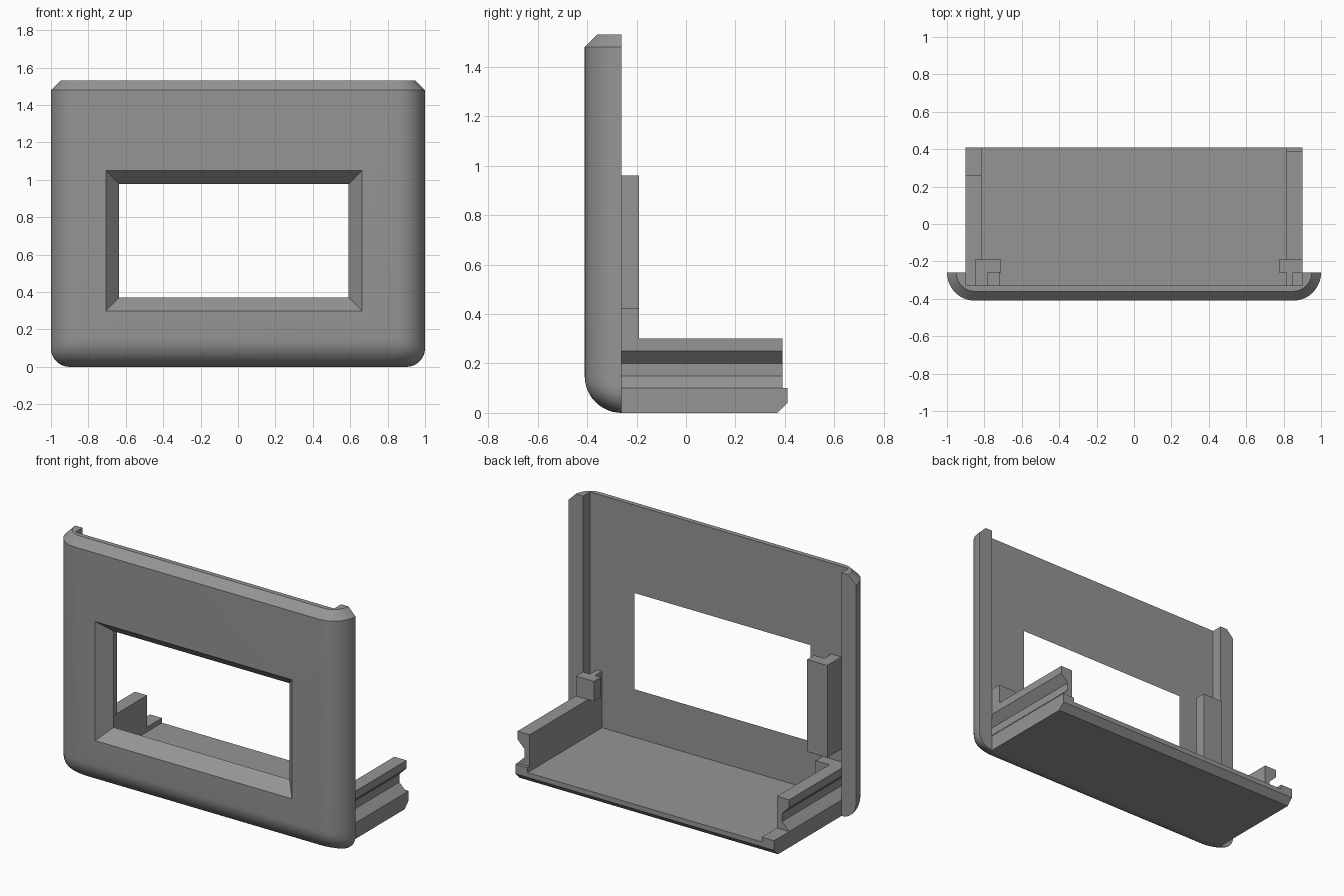
import bpy, bmesh, math

if "Cube" in bpy.data.objects:
    bpy.data.objects.remove(bpy.data.objects["Cube"])

grey = bpy.data.materials.new("mid grey")
grey.diffuse_color = (0.30, 0.30, 0.30, 1)
grey.use_nodes = True
grey.node_tree.nodes["Principled BSDF"].inputs["Base Color"].default_value = grey.diffuse_color


def loft(name, loops):
    """Solid through matching closed loops of points."""
    bm = bmesh.new()
    rings = [[bm.verts.new(p) for p in loop] for loop in loops]
    n = len(rings[0])
    for a, b in zip(rings, rings[1:]):
        for i in range(n):
            j = (i + 1) % n
            bm.faces.new((a[i], a[j], b[j], b[i]))
    bm.faces.new(rings[0][::-1])
    bm.faces.new(rings[-1])
    bmesh.ops.recalc_face_normals(bm, faces=bm.faces)
    me = bpy.data.meshes.new(name)
    bm.to_mesh(me)
    bm.free()
    me.materials.append(grey)
    ob = bpy.data.objects.new(name, me)
    bpy.context.collection.objects.link(ob)
    return ob


def prism_z(name, outline, z0, z1):
    return loft(name, [[(x, y, z) for x, y in outline] for z in (z0, z1)])


def box(name, x0, x1, y0, y1, z0, z1):
    return prism_z(name, [(x0, y0), (x1, y0), (x1, y1), (x0, y1)], z0, z1)


def cut(ob, cutter):
    mod = ob.modifiers.new("cut", 'BOOLEAN')
    mod.operation, mod.solver, mod.object = 'DIFFERENCE', 'EXACT', cutter
    bpy.context.view_layer.objects.active = ob
    bpy.ops.object.modifier_apply(modifier=mod.name)
    bpy.data.objects.remove(cutter)


def root(v):
    return math.sqrt(max(0.0, v))


# Front panel: D-shaped section, rounded at the bottom and chamfered on top
def section(z, dx, rx, ry, steps=12):
    pts = []
    for side in (1, -1):
        arc = [(side * (0.85 - dx + rx * math.cos(a)), -0.26 - ry * math.sin(a), z)
               for a in (math.pi / 2 * i / steps for i in range(steps + 1))]
        pts += arc if side == 1 else arc[::-1]
    return pts


levels = []
for i in range(13):
    z = 0.15 * (1 - math.cos(math.pi / 2 * i / 12))
    ry = max(0.002, root(0.15 ** 2 - (0.15 - z) ** 2))
    k = max(0.0, 0.1 - z)
    levels.append(section(z, 0.1 - root(0.01 - k * k), 0.15, ry))
levels += [section(1.48, 0, 0.15, 0.15), section(1.53, 0, 0.10, 0.10)]
panel = loft("front_panel", levels)

# Recess behind the panel, leaving the side ribs
cut(panel, box("recess", -0.9, 0.9, -0.33, -0.1, 0.07, 2))


# Bevelled window opening
def window(y, grow):
    x0, x1, z0, z1 = -0.635 - grow, 0.59 + grow, 0.372 - grow, 0.977 + grow
    return [(x0, y, z0), (x1, y, z0), (x1, y, z1), (x0, y, z1)]


cut(panel, loft("opening", [window(-0.45, 0.108), window(-0.33, 0.0), window(-0.3, 0.0)]))
bpy.ops.object.select_all(action='DESELECT')
panel.select_set(True)
bpy.context.view_layer.objects.active = panel
bpy.ops.object.shade_smooth_by_angle(angle=math.radians(25))

# Floor with a chamfered back lower edge
profile = [(-0.265, 0), (0.37, 0), (0.41, 0.04), (0.41, 0.07), (-0.265, 0.07)]
loft("floor", [[(x, y, z) for y, z in profile] for x in (-0.9, 0.9)])

# Side rails with an outer groove, and the low ledges under them
rail = [(0.815, 0.06), (0.9, 0.06), (0.9, 0.1), (0.85, 0.15), (0.85, 0.2),
        (0.9, 0.25), (0.9, 0.3), (0.815, 0.3)]
for side, name, end in ((1, "right", 0.39), (-1, "left", 0.26)):
    loft(name + "_rail", [[(side * x, y, z) for x, z in rail] for y in (-0.33, end)])
    box(name + "_ledge", *sorted((side * 0.815, side * 0.9)), -0.3, 0.41, 0.05, 0.1)

# Tall L-shaped post and the small block under it
prism_z("left_post", [(-0.85, -0.335), (-0.78, -0.335), (-0.78, -0.26),
                      (-0.71, -0.26), (-0.71, -0.19), (-0.85, -0.19)], 0.38, 0.96)
box("left_post_block", -0.83, -0.72, -0.335, -0.26, 0.06, 0.3)

# Short hooked post on the right rail
prism_z("right_post", [(0.815, -0.335), (0.85, -0.335), (0.85, -0.26), (0.9, -0.26),
                       (0.9, -0.19), (0.775, -0.19), (0.775, -0.26), (0.815, -0.26)],
        0.3, 0.425)
